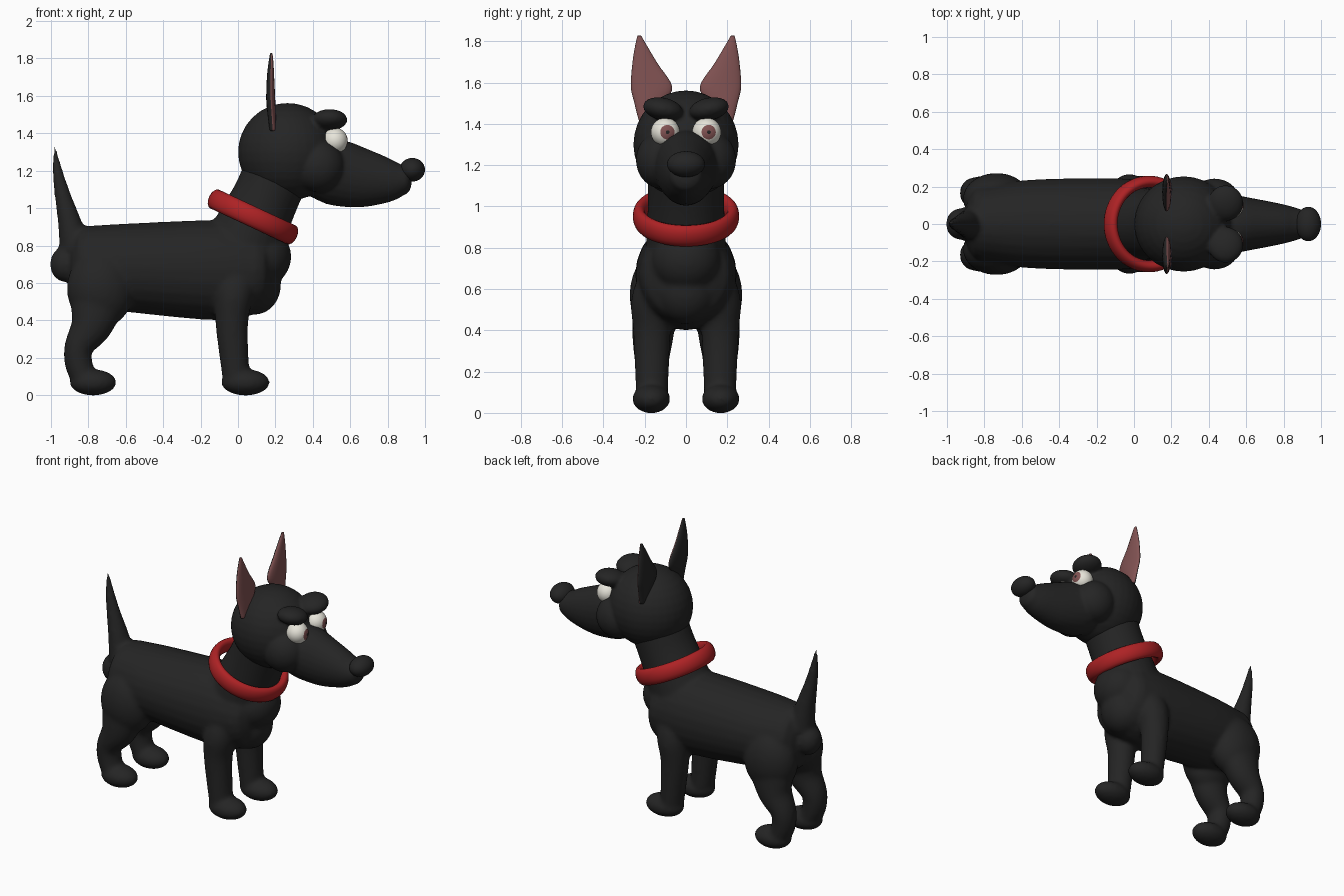
import bpy, bmesh, math
from mathutils import Vector, Matrix

old = bpy.data.objects.get("Cube")
if old:
    bpy.data.objects.remove(old, do_unlink=True)


def material(name, rgb):
    m = bpy.data.materials.new(name)
    m.use_nodes = True
    m.diffuse_color = (*rgb, 1)
    bsdf = m.node_tree.nodes["Principled BSDF"]
    bsdf.inputs["Base Color"].default_value = (*rgb, 1)
    bsdf.inputs["Roughness"].default_value = 0.7
    return m


COAT = material("black coat", (0.018, 0.018, 0.018))
RED = material("red collar", (0.42, 0.016, 0.018))
PINK = material("dusky pink", (0.22, 0.085, 0.085))
WHITE = material("eye white", (0.8, 0.78, 0.7))


def finish(bm, name, mats):
    bmesh.ops.recalc_face_normals(bm, faces=bm.faces)
    for f in bm.faces:
        f.smooth = True
    me = bpy.data.meshes.new(name)
    bm.to_mesh(me)
    bm.free()
    for m in mats:
        me.materials.append(m)
    ob = bpy.data.objects.new(name, me)
    bpy.context.collection.objects.link(ob)
    return ob


def ball(bm, centre, radii, rot=Matrix(), seg=32):
    mat = Matrix.Translation(centre) @ rot @ Matrix.Diagonal((*radii, 1))
    return bmesh.ops.create_uvsphere(bm, u_segments=seg, v_segments=seg // 2,
                                     radius=1, matrix=mat)["verts"]


def loft(bm, stations, cap=0.5, steps=5, seg=24):
    """Rounded tube through stations (x, y, z, in-plane radius, y radius)."""
    p = [Vector(s) for s in stations]
    p = [2 * p[0] - p[1]] + p + [2 * p[-1] - p[-2]]
    path = []
    for i in range(1, len(p) - 2):
        a, b, c, d = p[i - 1:i + 3]
        for k in range(steps):
            t = k / steps
            path.append(0.5 * (2 * b + (c - a) * t + (2 * a - 5 * b + 4 * c - d) * t * t
                               + (3 * b - a - 3 * c + d) * t ** 3))
    path.append(p[-2])
    rings = []
    for i, s in enumerate(path):
        d = path[min(i + 1, len(path) - 1)] - path[max(i - 1, 0)]
        tan = Vector((d[0], 0, d[2])).normalized()
        rings.append((Vector(s[:3]), tan, s[3], s[4]))

    # domed ends
    def dome(ring, sign):
        c, tan, r1, r2 = ring
        out = []
        for deg in (25, 50, 70, 85):
            a = math.radians(deg)
            k = math.cos(a)
            out.append((c + tan * sign * min(r1, r2) * cap * math.sin(a), tan, r1 * k, r2 * k))
        return out
    rings = dome(rings[0], -1)[::-1] + rings + dome(rings[-1], 1)
    loops = []
    side = Vector((0, 1, 0))
    for c, tan, r1, r2 in rings:
        up = tan.cross(side)
        angles = [2 * math.pi * j / seg for j in range(seg)]
        loops.append([bm.verts.new(c + up * r1 * math.cos(a) + side * r2 * math.sin(a))
                      for a in angles])
    for u, v in zip(loops, loops[1:]):
        for j in range(seg):
            k = (j + 1) % seg
            bm.faces.new((u[j], u[k], v[k], v[j]))
    bm.faces.new(loops[0])
    bm.faces.new(loops[-1])


def blend(ob, voxel, passes):
    """Fuse overlapping volumes into one soft skin."""
    r = ob.modifiers.new("fuse", "REMESH")
    r.mode = "VOXEL"
    r.voxel_size = voxel
    r.use_smooth_shade = True
    s = ob.modifiers.new("soften", "SMOOTH")
    s.factor = 0.5
    s.iterations = passes


# Body: torso, chest, neck, tail and legs
bm = bmesh.new()
loft(bm, [(-0.82, 0, 0.69, 0.215, 0.2), (-0.55, 0, 0.68, 0.24, 0.237),
          (-0.1, 0, 0.668, 0.268, 0.245), (0.1, 0, 0.67, 0.235, 0.225)], cap=0.45)
ball(bm, (0.13, 0, 0.74), (0.155, 0.17, 0.16))
ball(bm, (0.09, 0, 0.59), (0.14, 0.15, 0.16))
ball(bm, (-0.925, 0, 0.7), (0.08, 0.085, 0.095))
loft(bm, [(0.01, 0, 0.74, 0.22, 0.2), (0.075, 0, 0.9, 0.195, 0.19),
          (0.15, 0, 1.06, 0.178, 0.185), (0.22, 0, 1.22, 0.18, 0.19)])
loft(bm, [(-0.87, 0, 0.78, 0.085, 0.085), (-0.902, 0, 0.93, 0.062, 0.065),
          (-0.94, 0, 1.08, 0.042, 0.042), (-0.965, 0, 1.2, 0.028, 0.028),
          (-0.982, 0, 1.325, 0.01, 0.01)])
for s in (-1, 1):
    # front leg and paw
    loft(bm, [(0.0, s * 0.12, 0.72, 0.11, 0.09), (-0.02, s * 0.16, 0.55, 0.105, 0.105),
              (-0.033, s * 0.165, 0.38, 0.087, 0.09), (-0.012, s * 0.165, 0.1, 0.072, 0.078)])
    ball(bm, (0.04, s * 0.168, 0.068), (0.13, 0.092, 0.07))
    # haunch, hock and paw
    ball(bm, (-0.735, s * 0.135, 0.57), (0.18, 0.138, 0.21))
    loft(bm, [(-0.75, s * 0.15, 0.5, 0.15, 0.11), (-0.785, s * 0.16, 0.37, 0.112, 0.1),
              (-0.85, s * 0.165, 0.26, 0.078, 0.085), (-0.852, s * 0.165, 0.17, 0.074, 0.078),
              (-0.82, s * 0.165, 0.08, 0.068, 0.075)])
    ball(bm, (-0.775, s * 0.168, 0.068), (0.125, 0.092, 0.07))
blend(finish(bm, "body", [COAT]), 0.014, 6)

# Head: skull, muzzle, cheeks and brows
bm = bmesh.new()
ball(bm, (0.265, 0, 1.3), (0.265, 0.255, 0.262))
loft(bm, [(0.36, 0, 1.21, 0.13, 0.16), (0.5, 0, 1.195, 0.175, 0.16),
          (0.65, 0, 1.163, 0.162, 0.135), (0.8, 0, 1.148, 0.12, 0.105),
          (0.89, 0, 1.15, 0.078, 0.08)])
for s in (-1, 1):
    ball(bm, (0.43, s * 0.115, 1.225), (0.14, 0.128, 0.14))
    ball(bm, (0.49, s * 0.112, 1.472), (0.095, 0.098, 0.055), Matrix.Rotation(s * 0.2, 4, "X"))
blend(finish(bm, "head", [COAT]), 0.011, 4)

# Nose
bm = bmesh.new()
ball(bm, (0.932, 0, 1.205), (0.068, 0.092, 0.063))
finish(bm, "nose", [COAT])

# Eyes, with iris and pupil as rings around the gaze direction
gaze = Vector((1, 0.17, 0.0)).normalized()
for s, label in ((1, "left"), (-1, "right")):
    bm = bmesh.new()
    centre = Vector((0.518, s * 0.1, 1.36))
    ball(bm, centre, (0.07, 0.07, 0.068), gaze.to_track_quat("Z", "Y").to_matrix().to_4x4(), 48)
    for f in bm.faces:
        angle = math.degrees((f.calc_center_median() - centre).angle(gaze))
        f.material_index = 2 if angle < 7 else 1 if angle < 30 else 0
    finish(bm, label + "_eye", [WHITE, PINK, COAT])

# Ears: thin upright blades, pink on the front
for s, label in ((1, "left"), (-1, "right")):
    bm = bmesh.new()
    loft(bm, [(0.185, s * 0.208, 1.42, 0.016, 0.022), (0.18, s * 0.18, 1.5, 0.022, 0.07),
              (0.175, s * 0.167, 1.58, 0.024, 0.1), (0.174, s * 0.198, 1.69, 0.02, 0.062),
              (0.176, s * 0.216, 1.77, 0.014, 0.032), (0.178, s * 0.226, 1.825, 0.007, 0.01)])
    bm.normal_update()
    bmesh.ops.recalc_face_normals(bm, faces=bm.faces)
    for f in bm.faces:
        f.material_index = 1 if f.normal.x > 0.1 else 0
    finish(bm, label + "_ear", [COAT, PINK])

# Collar: a tilted ring with an oval section
bm = bmesh.new()
tilt = Matrix.Translation((0.08, 0, 0.953)) @ Matrix.Rotation(math.radians(25), 4, "Y")
N, M = 64, 16
grid = []
for i in range(N):
    a = 2 * math.pi * i / N
    row = []
    for j in range(M):
        b = 2 * math.pi * j / M
        r = 0.226 + 0.032 * math.cos(b)
        row.append(bm.verts.new(tilt @ Vector((r * math.cos(a), r * math.sin(a),
                                               0.055 * math.sin(b)))))
    grid.append(row)
for i in range(N):
    for j in range(M):
        u, v, k = grid[i], grid[(i + 1) % N], (j + 1) % M
        bm.faces.new((u[j], v[j], v[k], u[k]))
finish(bm, "collar", [RED])
